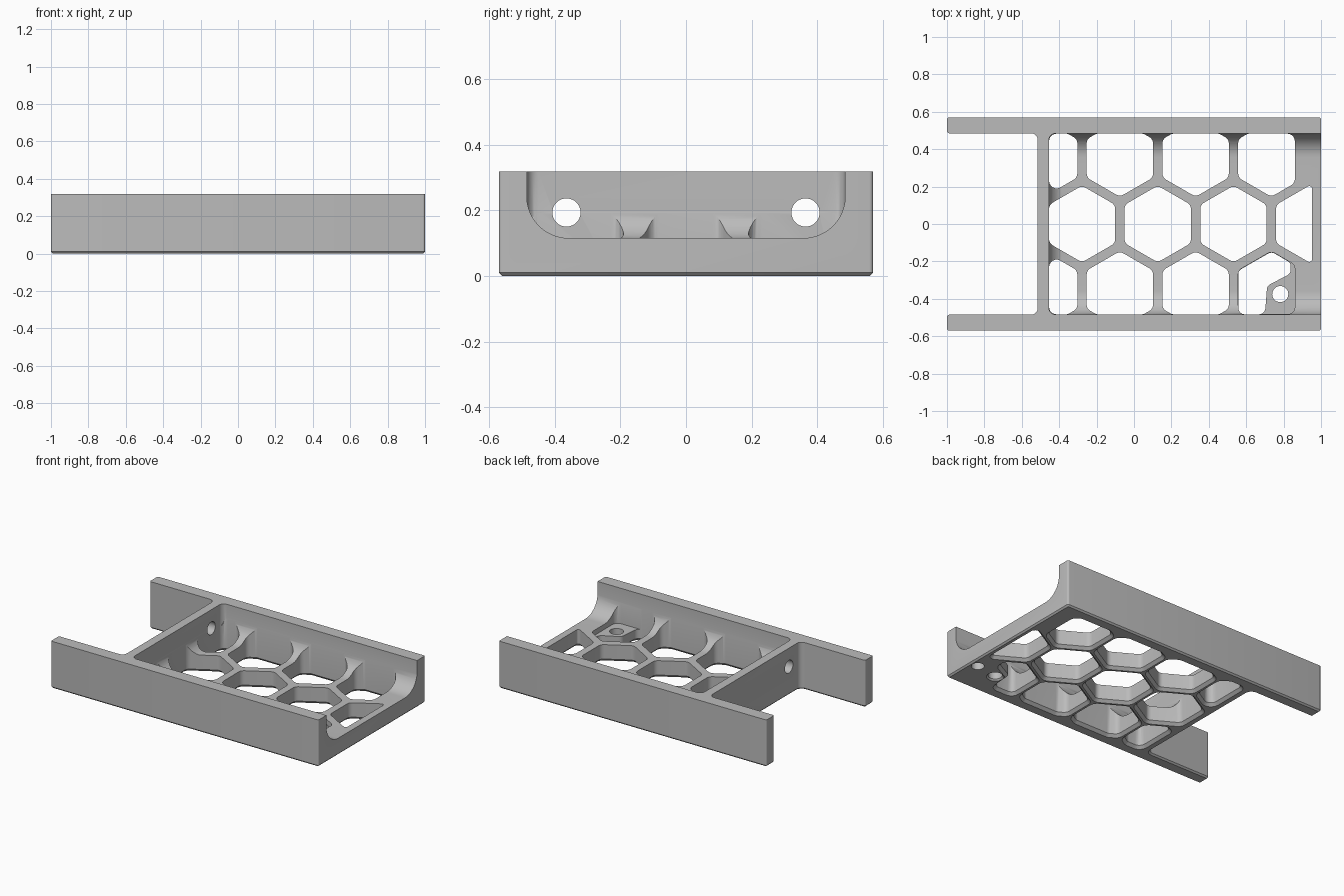
import bpy, bmesh, math
from mathutils import Vector, Matrix

cube = bpy.data.objects.get("Cube")
if cube:
    bpy.data.objects.remove(cube, do_unlink=True)

HALF_L, HALF_W, HEIGHT = 1.0, 0.57, 0.318
INNER, WALL, FLOOR = 0.485, -0.455, 0.115
PITCH, WEB = 0.405, 0.05

grey = bpy.data.materials.new("plain grey")
grey.use_nodes = True
grey.diffuse_color = (0.5, 0.5, 0.5, 1)
grey.node_tree.nodes["Principled BSDF"].inputs["Base Color"].default_value = (0.5, 0.5, 0.5, 1)


def rounded(points, radii, steps=8):
    """Replace polygon corners with arcs."""
    pts = [Vector(p) for p in points]
    if not isinstance(radii, (list, tuple)):
        radii = [radii] * len(pts)
    out = []
    for i, p in enumerate(pts):
        a, b = pts[i - 1] - p, pts[(i + 1) % len(pts)] - p
        if radii[i] == 0:
            out.append(p)
            continue
        half = a.angle(b) / 2
        t = min(radii[i] / math.tan(half), 0.45 * min(a.length, b.length))
        r = t * math.tan(half)
        a.normalize()
        b.normalize()
        c = p + (a + b).normalized() * r / math.sin(half)
        start, end = p + a * t - c, p + b * t - c
        turn = math.atan2(start.x * end.y - start.y * end.x, start.dot(end))
        out += [c + Matrix.Rotation(turn * k / steps, 2) @ start for k in range(steps + 1)]
    return out


def clip(points, axis, limit, sign):
    """Keep the part of a convex polygon on one side of an axis line."""
    out = []
    for i, q in enumerate(points):
        p = points[i - 1]
        dp, dq = sign * (limit - p[axis]), sign * (limit - q[axis])
        if (dp >= 0) != (dq >= 0):
            out.append(p.lerp(q, dp / (dp - dq)))
        if dq >= 0:
            out.append(q)
    return out


def grow(points, d):
    """Offset a polygon outwards by d."""
    area = sum(points[i - 1].x * p.y - points[i - 1].y * p.x for i, p in enumerate(points))
    s = 1 if area > 0 else -1
    out = []
    for i, p in enumerate(points):
        e = (p - points[i - 1]).normalized()
        f = (points[(i + 1) % len(points)] - p).normalized()
        n1, n2 = Vector((e.y, -e.x)) * s, Vector((f.y, -f.x)) * s
        out.append(p + (n1 + n2) * d / (1 + n1.dot(n2)))
    return out


def add_prism(bm, outline, layers, axis="z"):
    """Loft an outline through (position, outward offset) layers."""
    place = {"x": lambda u, v, w: (w, u, v), "y": lambda u, v, w: (u, w, v),
             "z": lambda u, v, w: (u, v, w)}[axis]
    rings = [[bm.verts.new(place(p.x, p.y, w)) for p in (grow(outline, d) if d else outline)]
             for w, d in layers]
    n = len(outline)
    for low, high in zip(rings, rings[1:]):
        for i in range(n):
            bm.faces.new((low[i - 1], low[i], high[i], high[i - 1]))
    bm.faces.new(rings[0])
    bm.faces.new(rings[-1])


def make(name, prisms):
    bm = bmesh.new()
    for p in prisms:
        add_prism(bm, *p)
    bmesh.ops.recalc_face_normals(bm, faces=bm.faces)
    mesh = bpy.data.meshes.new(name)
    bm.to_mesh(mesh)
    bm.free()
    mesh.materials.append(grey)
    ob = bpy.data.objects.new(name, mesh)
    bpy.context.collection.objects.link(ob)
    return ob


def combine(target, tool, operation="DIFFERENCE"):
    mod = target.modifiers.new("cut", "BOOLEAN")
    mod.operation, mod.object, mod.solver = operation, tool, "EXACT"
    bpy.context.view_layer.objects.active = target
    bpy.ops.object.modifier_apply(modifier=mod.name)
    bpy.data.objects.remove(tool, do_unlink=True)


def circle(x, y, r, n=32):
    return [Vector((x + r * math.cos(k * math.tau / n), y + r * math.sin(k * math.tau / n)))
            for k in range(n)]


def hexagon(x, y):
    r = (PITCH - WEB) / math.sqrt(3)
    return [Vector((x + r * math.sin(k * math.pi / 3), y + r * math.cos(k * math.pi / 3)))
            for k in range(6)]


# Tray body: block with two arms at the back end and a chamfered underside
outline = [(-HALF_L, -HALF_W), (HALF_L, -HALF_W), (HALF_L, HALF_W), (-HALF_L, HALF_W),
           (-HALF_L, INNER), (WALL - 0.06, INNER), (WALL - 0.06, -INNER), (-HALF_L, -INNER)]
outer, inner = 0.012, 0.035
body = make("tray_body", [(rounded(outline, [outer] * 5 + [inner] * 2 + [outer], 5),
                           [(0, -0.01), (0.01, 0), (HEIGHT, 0)])])

# Scooped cavity: round-sided trough, open at one end, filleted at the cross wall
trough = make("trough_cutter", [(rounded(
    [(-INNER, 0.4), (-INNER, FLOOR), (INNER, FLOOR), (INNER, 0.4)], [0, 0.175, 0.175, 0], 16),
    [(-0.6, 0), (1.1, 0)], "x")])
end_curve = make("end_cutter", [(rounded(
    [(WALL - 0.001, 0.41), (WALL - 0.001, 0.11), (1.12, 0.11), (1.12, 0.41)], [0, 0.1, 0, 0], 12),
    [(-0.7, 0), (0.7, 0)], "y")])
footprint = make("footprint_cutter", [(rounded(
    [(WALL, -0.484), (1.14, -0.484), (1.14, 0.484), (WALL, 0.484)], [0.035, 0, 0, 0.035]),
    [(0.05, 0), (0.45, 0)])])
combine(trough, end_curve, "INTERSECT")
combine(trough, footprint, "INTERSECT")
combine(body, trough)

# Honeycomb openings, chamfered below and trimmed to the cavity
through = [(-0.01, 0.028), (0.018, 0), (0.35, 0)]
first = -0.278
cells = [(first + PITCH * i, 0, 0.952) for i in range(4)]
cells += [(first + PITCH * (i - 0.5), side * PITCH * math.sqrt(0.75), 0.86)
          for side in (1, -1) for i in range(4)]
openings = []
for x, y, right in cells[:-1]:
    shape = clip(hexagon(x, y), 0, right, 1)
    shape = clip(shape, 0, WALL + 0.001, -1)
    shape = clip(clip(shape, 1, 0.483, 1), 1, -0.483, -1)
    openings.append((rounded(shape, 0.04, 6), through))

# Last cell keeps a low screw tab in its corner
tab_cell = [(0.5575, -0.483), (0.5575, -0.25), (0.735, -0.148), (0.838, -0.208),
            (0.838, -0.265), (0.712, -0.33), (0.70, -0.483)]
openings.append((rounded(tab_cell, 0.035, 6), through))
combine(body, make("honeycomb_cutter", openings))

x, y, right = cells[-1]
recess = clip(clip(hexagon(x, y), 0, right, 1), 1, -0.482, -1)
combine(body, make("tab_recess_cutter", [(rounded(recess, 0.038, 6), [(0.08, 0), (0.36, 0)])]))

# Screw holes: through the tab, blind beside it, and two in the cross wall
combine(body, make("screw_hole_cutter", [
    (circle(0.782, -0.375, 0.043), [(-0.01, 0.02), (0.01, 0), (0.2, 0)]),
    (circle(0.945, -0.345, 0.04), [(-0.01, 0), (0.07, 0)])]))
combine(body, make("wall_hole_cutter", [
    (circle(side * 0.364, 0.193, 0.043), [(-0.6, 0), (-0.4, 0)], "x") for side in (1, -1)]))

# Smooth the curves, keep the edges crisp
body.select_set(True)
bpy.context.view_layer.objects.active = body
bpy.ops.object.shade_smooth_by_angle(angle=math.radians(30))
